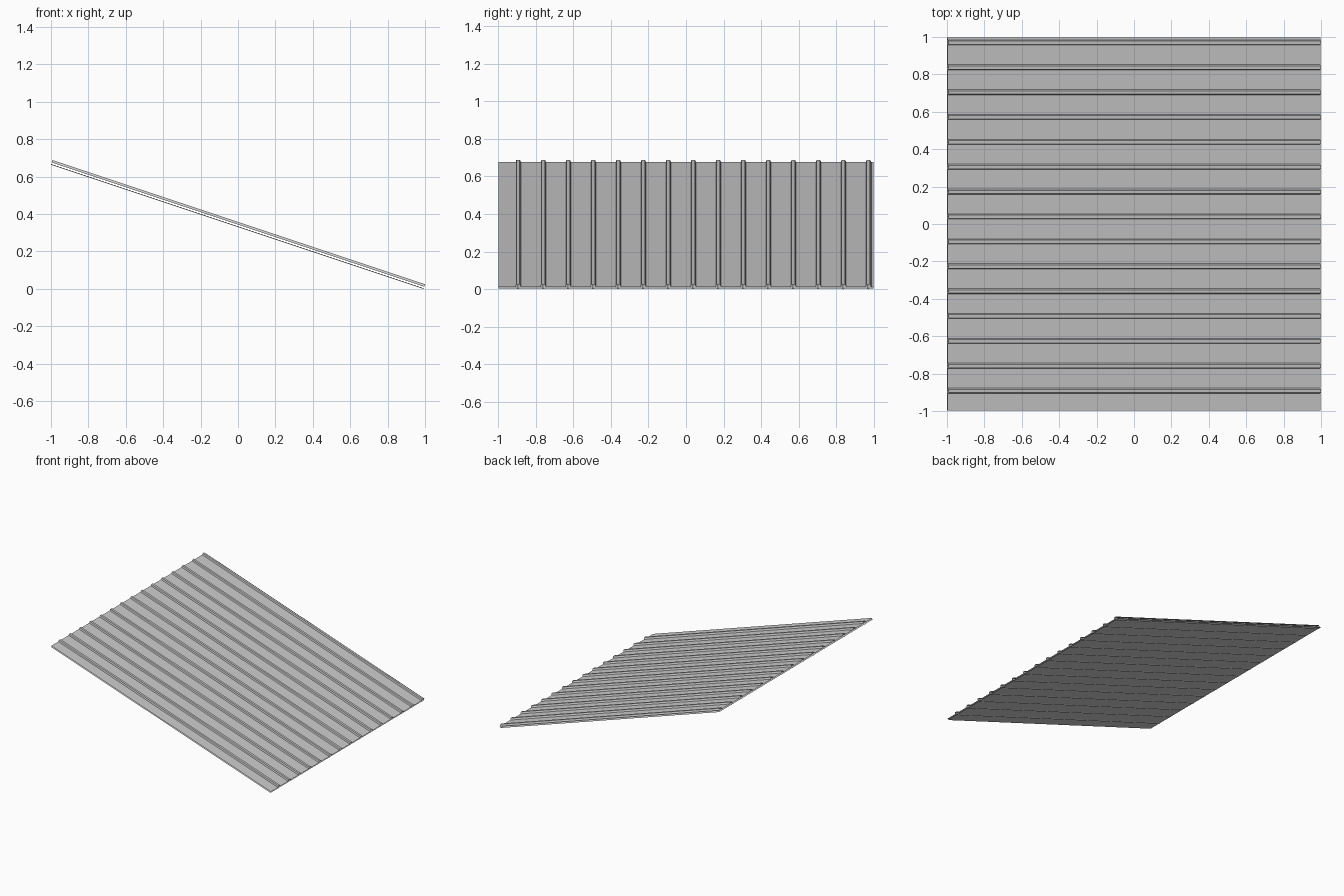
import bpy, bmesh, math

if "Cube" in bpy.data.objects:
    bpy.data.objects.remove(bpy.data.objects["Cube"])

ANGLE = math.atan(1 / 3)
SIN, COS = math.sin(ANGLE), math.cos(ANGLE)
THICK = 0.026                               # full depth, measured across the slope
LENGTH = (2 - THICK * SIN) / COS
HALF = 0.997
RIBS = [-0.893 + i * 0.133 for i in range(15)]


def sloped(s, y, n):
    """Place a point s down the slope and n above its underside."""
    return (-1 + s * COS + n * SIN, y, LENGTH * SIN - s * SIN + n * COS)


def sheet(name, base, rib, face_up):
    """Sweep a ribbed cross-section down the slope."""
    profile = [(-HALF, base)]
    for c in RIBS:
        profile += [(c + dy, n) for dy, n in rib]
    profile.append((HALF, base))
    bm = bmesh.new()
    rows = [[bm.verts.new(sloped(s, y, n)) for y, n in profile]
            for s in (0, LENGTH)]
    for i in range(len(profile) - 1):
        quad = [rows[0][i], rows[1][i], rows[1][i + 1], rows[0][i + 1]]
        bm.faces.new(quad if face_up else quad[::-1])
    mesh = bpy.data.meshes.new(name)
    bm.to_mesh(mesh)
    bm.free()
    obj = bpy.data.objects.new(name, mesh)
    bpy.context.collection.objects.link(obj)
    return obj


# Upper skin with raised standing ribs
sheet("roof_top_sheet", 0.013,
      [(-0.012, 0.013), (-0.009, THICK), (0.009, THICK), (0.016, 0.013)], True)

# Lower skin with a shallow crease under every rib
sheet("roof_under_sheet", 0.003,
      [(-0.007, 0.003), (0.0, 0.0), (0.007, 0.003)], False)
